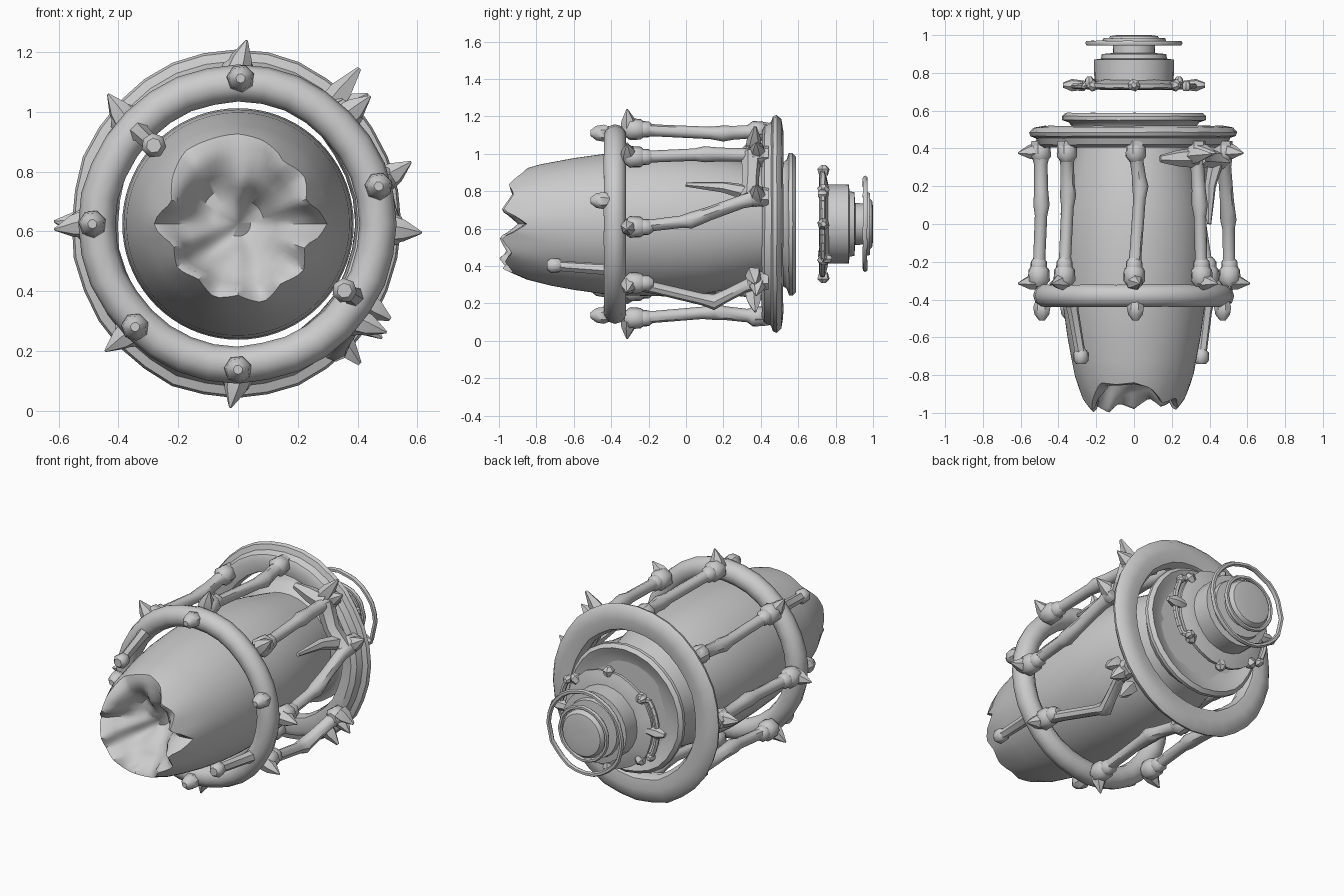
import bpy, bmesh, math, random
from mathutils import Vector, noise

if "Cube" in bpy.data.objects:
    bpy.data.objects.remove(bpy.data.objects["Cube"])

random.seed(4)
ZC = 0.625  # height of the long axis
grey = bpy.data.materials.new("stone grey")
grey.diffuse_color = (0.6, 0.6, 0.6, 1)
grey.use_nodes = True
grey.node_tree.nodes["Principled BSDF"].inputs["Base Color"].default_value = grey.diffuse_color


def polar(r, deg, y):
    a = math.radians(deg)
    return Vector((r * math.cos(a), y, ZC + r * math.sin(a)))


def finish(name, bm, angle=40):
    bmesh.ops.recalc_face_normals(bm, faces=bm.faces)
    me = bpy.data.meshes.new(name)
    bm.to_mesh(me)
    bm.free()
    me.materials.append(grey)
    ob = bpy.data.objects.new(name, me)
    bpy.context.collection.objects.link(ob)
    bpy.ops.object.select_all(action='DESELECT')
    ob.select_set(True)
    bpy.context.view_layer.objects.active = ob
    bpy.ops.object.shade_smooth_by_angle(angle=math.radians(angle))
    return ob


def skin(bm, rings, caps=True, loop=False):
    """Join rings of vertices with quads."""
    n = len(rings[0])
    pairs = list(zip(rings, rings[1:])) + ([(rings[-1], rings[0])] if loop else [])
    for a, b in pairs:
        for i in range(n):
            j = (i + 1) % n
            bm.faces.new((a[i], a[j], b[j], b[i]))
    if caps and not loop:
        bm.faces.new(rings[0])
        bm.faces.new(rings[-1])


def lathe(name, profile, n=32, loop=False, wobble=0.0, angle=40, sx=1.0, dx=0.0):
    """Turn (radius, y) points around the long axis."""
    bm = bmesh.new()
    k = [random.uniform(-wobble, wobble) for _ in range(n)]
    rings = []
    for r, y in profile:
        ps = [polar(r + k[i], 360 * i / n, y + k[i] * 0.4) for i in range(n)]
        rings.append([bm.verts.new((p.x * sx + dx, p.y, p.z)) for p in ps])
    skin(bm, rings, loop=loop)
    return finish(name, bm, angle)


def torus(name, major, minor, y, n=32, m=10, wobble=0.003):
    prof = [(major + minor * math.cos(t), y + minor * math.sin(t))
            for t in (2 * math.pi * i / m for i in range(m))]
    return lathe(name, prof, n, loop=True, wobble=wobble, angle=60)


def tube(bm, pts, radii, sides=6):
    pts = [Vector(p) for p in pts]
    d = (pts[-1] - pts[0]).normalized()
    u = d.orthogonal().normalized()
    v = d.cross(u)
    rings = []
    for p, r in zip(pts, radii):
        rings.append([bm.verts.new(p + r * (u * math.cos(2 * math.pi * i / sides)
                                            + v * math.sin(2 * math.pi * i / sides)))
                      for i in range(sides)])
    skin(bm, rings)


def knob(bm, c, d, r):
    """Lumpy bead on direction d."""
    d = d.normalized() * r
    tube(bm, [c - d, c - d * 0.5, c + d * 0.45, c + d], [r * 0.6, r, r * 0.95, r * 0.5], 7)


# Hollow shell with a jagged broken mouth
OUT = [(-1.0, .225), (-.93, .27), (-.8, .315), (-.6, .352), (-.4, .38), (-.1, .387),
       (.15, .37), (.4, .31), (.55, .27)]


def radius(y):
    for (y0, r0), (y1, r1) in zip(OUT, OUT[1:]):
        if y <= y1:
            return r0 + (r1 - r0) * (y - y0) / (y1 - y0)
    return OUT[-1][1]


N = 72
teeth = [-.85, -.98, -.92, -.95, -.87, -.84, -.85, -.84, -.93, -.99, -.9,
         -1.0, -.96, -1.0, -.95, -.98, -.92, -.97, -.93, -.99]


def rim(i):
    f = i / N * len(teeth)
    a = int(f)
    return teeth[a] + (teeth[(a + 1) % len(teeth)] - teeth[a]) * (f - a)


bm = bmesh.new()
rows = []
for y in (.55, .4, .25, .1, -.1, -.3, -.45, -.6, -.72):
    rows.append([bm.verts.new(polar(radius(y), 360 * i / N, y)) for i in range(N)])
for f in (.5, 1):
    rows.append([bm.verts.new(polar(radius(-.72 + (rim(i) + .72) * f), 360 * i / N,
                                    -.72 + (rim(i) + .72) * f)) for i in range(N)])
# thin lip, then the lumpy bowl inside
for s, deep, keep in ((.9, -.9, .85), (.8, -.85, .45), (.66, -.81, .2), (.5, -.78, .06),
                      (.33, -.76, 0), (.16, -.75, 0), (.02, -.75, 0)):
    row = []
    for i in range(N):
        p = polar(.24 * s, 360 * i / N, 0)
        lump = noise.noise(Vector((p.x * 9 + 2, 1.3, p.z * 9))) * (1 - keep)
        w = 1 + .12 * lump
        y = deep + (rim(i) - deep) * keep + .1 * lump
        row.append(bm.verts.new(polar((radius(rim(i)) * keep + .25 * (1 - keep)) * s * w,
                                      360 * i / N, y)))
    rows.append(row)
skin(bm, rows)
finish("hollow_shell", bm, 50)

# Cage rings and the rear flange
torus("front_ring", .47, .062, -.38)
lathe("rear_ring", [(.43, .42), (.50, .405), (.53, .42), (.545, .455), (.575, .465), (.583, .485),
                    (.56, .51), (.50, .52), (.44, .51), (.42, .47)], 32, loop=True, wobble=.004,
      sx=.945, dx=-.008)
lathe("rear_flange", [(.29, .45), (.33, .52), (.345, .538), (.38, .55), (.38, .57), (.36, .588),
                      (.33, .575), (.27, .55), (.02, .54)], 28, wobble=.003)

# Bent rods: front angle, middle (radius, angle, y), back angle, rear spike or not
RODS = [(-2, (.50, 2, .02), 17, 1), (45, (.51, 47, .1), 48, 1), (90, (.485, 86, .2), 89, 0),
        (137, (.47, 138, .15), 136, 0), (180, (.49, 179, .1), 180, 1),
        (225, (.48, 224, .05), 226, 0), (270, (.47, 272, .15), 268, 0),
        (321, (.53, 308, .15), 322, 1)]
rods, knobs, spikes = bmesh.new(), bmesh.new(), bmesh.new()
Y = Vector((0, 1, 0))
for fa, mid, ba, rear in RODS:
    a, m, b = polar(.505, fa, -.27), polar(*mid), polar(.495, ba, .37)
    tube(rods, [a, a.lerp(m, .25), a.lerp(m, .85), m, m.lerp(b, .3), m.lerp(b, .8), b],
         [.038, .032, .033, .043, .037, .036, .05], 8)
    knob(knobs, a, Y, .06)
    knob(knobs, a + Y * .05, Y, .046)
    knob(knobs, b + Y * .015, Y, .056)
    tips = [(fa, -.305, .615)] + ([(ba, .385, .615)] if rear else [])
    for ang, y, tip in tips:
        c = polar(.515, ang, y)
        t = polar(tip, ang + random.uniform(-3, 3), y - .01)
        tube(spikes, [c, c.lerp(t, .4), t], [.046, .038, .004], 6)
    tube(spikes, [b, b + Y * .07], [.055, .05], 6)
# Thick struts between rear joints, and extra thorns
p, q = polar(.49, 17, .34), polar(.5, 48, .35)
tube(rods, [p, p.lerp(q, .5) + Vector((-.02, 0, -.02)), q], [.05, .045, .055])
p = polar(.45, 72, .345)
tube(rods, [p, p.lerp(q, .5), q], [.02, .045, .055])
tube(rods, [polar(.45, 28, 0), polar(.45, 26, .2), polar(.47, 20, .36)], [.012, .03, .045])
for ang, tip in ((52, .66), (311, .62), (328, .6)):
    c, t = polar(.5, ang, .36), polar(tip, ang, .37)
    tube(spikes, [c, c.lerp(t, .4), t], [.045, .04, .008], 5)

# Teardrop studs on the front ring and two long prongs over the shell
for ang in (15, 89, 180, 225, 270):
    c = polar(.487, ang, -.41)
    tube(knobs, [c, c - Y * .03, c - Y * .07, c - Y * .1], [.036, .047, .04, .016], 7)
for ang, r in ((137, .385), (-32, .42)):
    s, e = polar(.465, ang, -.36), polar(r, ang, -.70)
    tube(rods, [s, s.lerp(e, .3), s.lerp(e, .9), e], [.045, .031, .028, .034])
    knob(knobs, e, Y, .042)
finish("cage_rods", rods, 45)
finish("rod_knobs", knobs, 45)
finish("cage_spikes", spikes, 30)

# Floating tail: collar, stepped drum, thin hoops and end cap
lathe("tail_collar", [(.19, .712), (.27, .714), (.29, .722), (.292, .742), (.26, .752), (.20, .765)],
      24, wobble=.006)
lathe("tail_drum", [(.19, .74), (.21, .76), (.212, .87), (.175, .875), (.17, .90), (.112, .905),
                    (.11, .955), (.14, .96), (.14, .975), (.125, .995), (.09, 1.0), (.02, 1.0)], 24)
torus("tail_hoop", .242, .014, .957, 28, 6)
torus("tail_inner_hoop", .155, .013, .972, 24, 6)

# Collar studs and curved side handles
bm = bmesh.new()
for ang in (0, 40, 90, 140, 180, 222, 270, 318):
    far = .375 if ang in (0, 180) else .315
    c, t = polar(.26, ang, .735), polar(far, ang, .735)
    tube(bm, [c, c.lerp(t, .6), t], [.024, .034, .014], 6)
finish("collar_studs", bm)
bm = bmesh.new()
for base in (0, 180):
    path = [polar(.30, base - 38, .755)] + [polar(.32, base + a, .73) for a in range(-34, 31, 8)]
    for s, e in zip(path, path[1:]):
        tube(bm, [s, e], [.015, .015], 6)
    knob(bm, path[0], Y, .025)
    knob(bm, path[-1], Y, .025)
finish("side_handles", bm)
